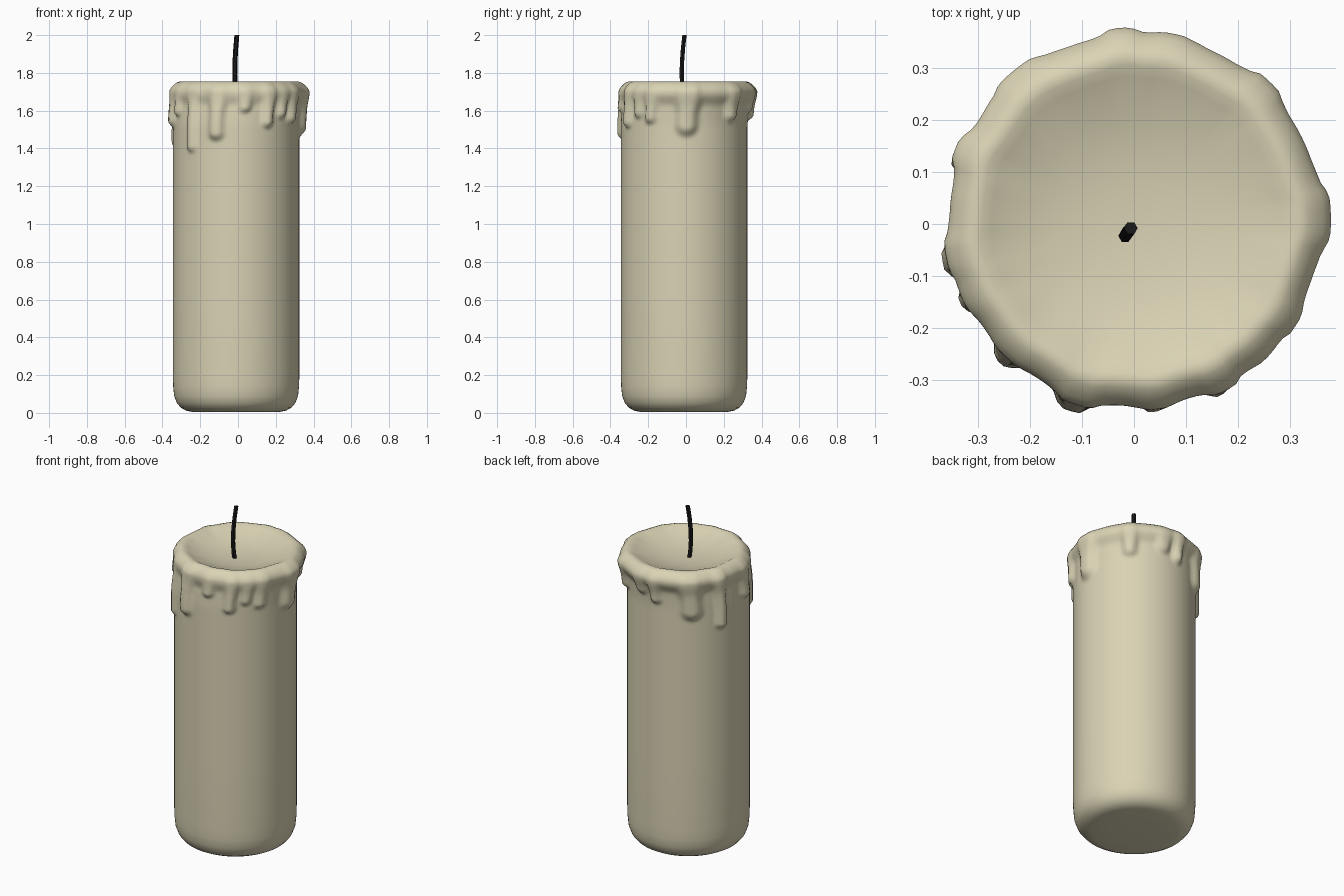
import bpy, bmesh
from math import sin, cos, pi, radians, hypot

if "Cube" in bpy.data.objects:
    bpy.data.objects.remove(bpy.data.objects["Cube"])

N = 144
# drips: angle (deg), lower end z, half width, thickness
DRIPS = [(2, 1.45, .075, .035), (46, 1.53, .05, .03), (78, 1.57, .05, .025),
         (94, 1.54, .04, .03), (128, 1.45, .075, .03), (157, 1.39, .042, .032),
         (190, 1.50, .055, .03), (204, 1.56, .04, .025), (226, 1.37, .042, .022),
         (252, 1.43, .055, .032), (277, 1.58, .04, .025), (299, 1.50, .042, .03),
         (314, 1.55, .04, .025), (328, 1.52, .045, .028)]


def smooth(t):
    t = max(0, min(1, t))
    return t * t * (3 - 2 * t)


def wax(a, z):
    """Thickness of melted wax over the plain cylinder."""
    out = .022 * smooth((z - 1.62) / .07)
    for deg, end, w, h in DRIPS:
        da = (a - radians(deg) + pi) % (2 * pi) - pi
        dz = max(0, end + w - z)
        spread = w * (1 + .5 * smooth((z - 1.58) / .12))
        d = hypot(da * .34 / spread, dz / w)
        bump = h * smooth((1 - d) / .75)
        out = max(out, bump) + .25 * min(out, bump)
    return out


def mat(name, col):
    m = bpy.data.materials.new(name)
    m.diffuse_color = (*col, 1)
    m.use_nodes = True
    m.node_tree.nodes["Principled BSDF"].inputs["Base Color"].default_value = m.diffuse_color
    return m


# side and top profile (radius, z)
lower = [(.12, .006), (.235, .006), (.265, .012), (.292, .027), (.314, .053),
         (.328, .09), (.333, .14), (.335, .2), (.335, .6), (.335, 1.0), (.335, 1.28)]
middle = [(.335, 1.30 + .0125 * i) for i in range(33)]
upper = [(.334, 1.712), (.330, 1.726), (.322, 1.739), (.310, 1.749), (.297, 1.754),
         (.283, 1.752), (.266, 1.743), (.24, 1.731), (.2, 1.716), (.15, 1.704),
         (.1, 1.697), (.05, 1.693)]

# candle body with dripping rim and hollow top
bm = bmesh.new()
rings = []
for r, z in lower + middle + upper:
    ring = []
    k = smooth((r - .2) / .11)
    shift = -.01 * (1 - smooth((z - 1.5) / .2))
    fade = 1 - .45 * smooth((z - 1.70) / .05)
    for i in range(N):
        a = 2 * pi * i / N
        rr = r
        if z > 1.3:
            rr += k * fade * wax(a, min(z, 1.70))
            rr += k * .008 * smooth((z - 1.6) / .1) * cos(a - 1.2)
        ring.append(bm.verts.new((rr * cos(a) + shift, rr * sin(a) + shift, z)))
    rings.append(ring)
for lo, hi in zip(rings, rings[1:]):
    for i in range(N):
        j = (i + 1) % N
        bm.faces.new((lo[i], lo[j], hi[j], hi[i]))
for ring, z, off, flip in ((rings[0], .004, -.01, True), (rings[-1], 1.692, 0, False)):
    c = bm.verts.new((off, off, z))
    for i in range(N):
        f = (ring[i], ring[(i + 1) % N], c)
        bm.faces.new(f[::-1] if flip else f)
for f in bm.faces:
    f.smooth = True
me = bpy.data.meshes.new("candle_body")
bm.to_mesh(me)
bm.free()
body = bpy.data.objects.new("candle_body", me)
bpy.context.collection.objects.link(body)
me.materials.append(mat("wax", (.70, .65, .46)))

# bent six-sided wick
path = [(-.008, -.012, 1.66), (-.015, -.019, 1.72), (-.017, -.023, 1.79),
        (-.016, -.021, 1.86), (-.012, -.016, 1.93), (-.006, -.008, 2.0)]
bm = bmesh.new()
rings = [[bm.verts.new((x + .013 * cos(pi * i / 3), y + .013 * sin(pi * i / 3), z))
          for i in range(6)] for x, y, z in path]
for lo, hi in zip(rings, rings[1:]):
    for i in range(6):
        j = (i + 1) % 6
        bm.faces.new((lo[i], lo[j], hi[j], hi[i]))
bm.faces.new(rings[0][::-1])
bm.faces.new(rings[-1])
me = bpy.data.meshes.new("wick")
bm.to_mesh(me)
bm.free()
wick = bpy.data.objects.new("wick", me)
bpy.context.collection.objects.link(wick)
me.materials.append(mat("burnt_wick", (.01, .01, .01)))
